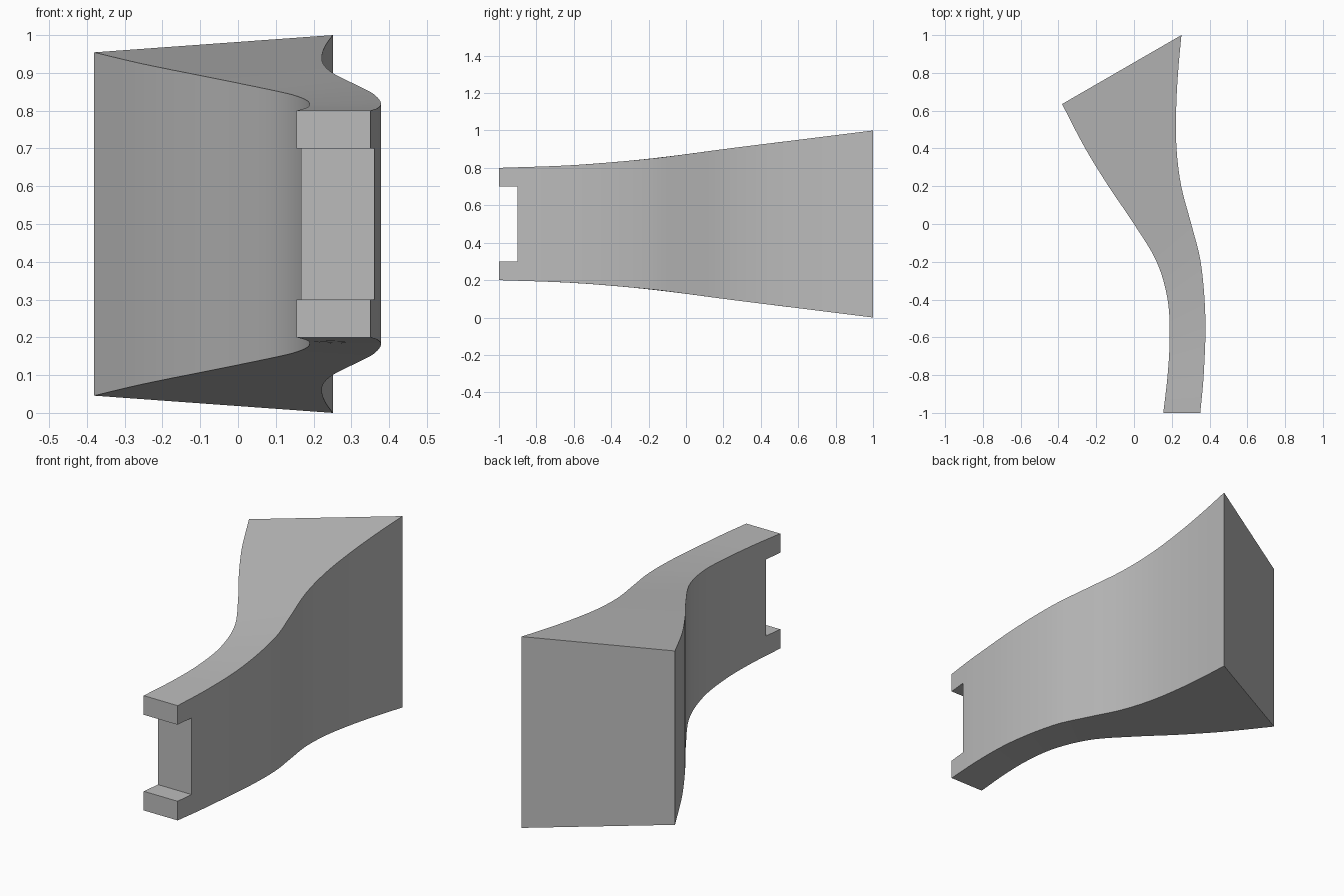
import bpy
import bmesh

if "Cube" in bpy.data.objects:
    bpy.data.objects.remove(bpy.data.objects["Cube"], do_unlink=True)

STEPS = 40

# Plan curves as (y, x), and the roof line as (y, z)
LEFT_EDGE = [(-1, .155), (-.8, .178), (-.6, .189), (-.4, .178), (-.2, .12),
             (0, 0), (.2, -.135), (.4, -.258), (.635, -.381)]
RIGHT_EDGE = [(-1, .351), (-.8, .369), (-.5, .378), (-.2, .353), (0, .303),
              (.2, .25), (.4, .225), (.6, .223), (.8, .233), (1, .251)]
ROOF = [(-1, .8), (-.6, .815), (-.2, .848), (0, .873), (.2, .9), (.6, .95), (1, 1)]


def smooth_curve(points, y):
    """Value at y of a smooth curve through the points."""
    n = len(points)

    def slope(i):
        a, b = points[max(i - 1, 0)], points[min(i + 1, n - 1)]
        return (b[1] - a[1]) / (b[0] - a[0])

    i = 0
    while i < n - 2 and y > points[i + 1][0]:
        i += 1
    (y0, v0), (y1, v1) = points[i], points[i + 1]
    h = y1 - y0
    t = (y - y0) / h
    s = 1 - t
    return (s * s * (1 + 2 * t) * v0 + t * s * s * h * slope(i)
            + t * t * (3 - 2 * t) * v1 - t * t * s * h * slope(i + 1))


def section(bm, t):
    """Four corners of the body at fraction t of its length."""
    corners = []
    for edge in (LEFT_EDGE, RIGHT_EDGE):
        y = edge[0][0] + t * (edge[-1][0] - edge[0][0])
        x, top = smooth_curve(edge, y), smooth_curve(ROOF, y)
        corners.append(((x, y, 1 - top), (x, y, top)))
    (ll, lt), (rl, rt) = corners
    return [bm.verts.new(c) for c in (ll, rl, rt, lt)]


# Flared S-shaped body
bm = bmesh.new()
rings = [section(bm, i / STEPS) for i in range(STEPS + 1)]
for a, b in zip(rings, rings[1:]):
    for k in range(4):
        m = (k + 1) % 4
        bm.faces.new((a[k], a[m], b[m], b[k]))
bm.faces.new(rings[0])
bm.faces.new(rings[-1])
bmesh.ops.recalc_face_normals(bm, faces=bm.faces)
mesh = bpy.data.meshes.new("curved_body")
bm.to_mesh(mesh)
bm.free()
body = bpy.data.objects.new("curved_body", mesh)
bpy.context.collection.objects.link(body)

# Slot between the two front lips
bpy.ops.mesh.primitive_cube_add(size=1, location=(.25, -1, .5))
cutter = bpy.context.object
cutter.name = "slot_cutter"
cutter.scale = (1, .2, .4)
cutter.hide_render = True
bpy.ops.object.select_all(action="DESELECT")
body.select_set(True)
bpy.context.view_layer.objects.active = body
slot = body.modifiers.new("slot", "BOOLEAN")
slot.operation = "DIFFERENCE"
slot.solver = "EXACT"
slot.object = cutter
bpy.ops.object.modifier_apply(modifier=slot.name)
bpy.data.objects.remove(cutter, do_unlink=True)

# Plain grey finish
grey = bpy.data.materials.new("plain_grey")
grey.use_nodes = True
colour = (.5, .5, .5, 1)
grey.diffuse_color = colour
grey.node_tree.nodes["Principled BSDF"].inputs["Base Color"].default_value = colour
body.data.materials.clear()
body.data.materials.append(grey)
bpy.ops.object.shade_smooth_by_angle(angle=.5)
